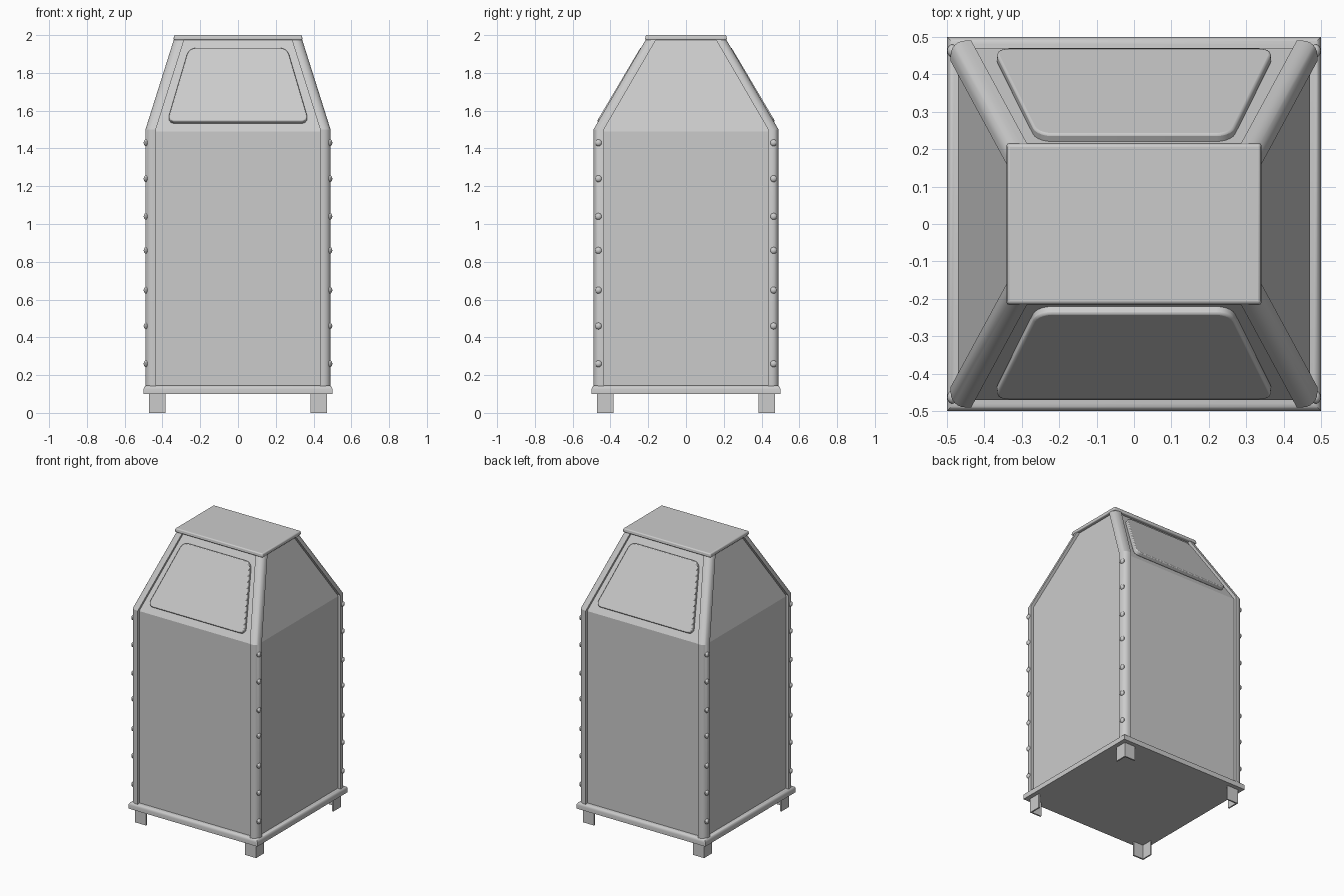
import bpy, bmesh, math
from mathutils import Vector

if "Cube" in bpy.data.objects:
    bpy.data.objects.remove(bpy.data.objects["Cube"], do_unlink=True)

steel = bpy.data.materials.new("grey_steel")
steel.use_nodes = True
COLOR = (0.6, 0.6, 0.6, 1)
steel.diffuse_color = COLOR
steel.node_tree.nodes["Principled BSDF"].inputs["Base Color"].default_value = COLOR


def finish(name, bm, smooth=True, bevel=0, segments=3):
    bmesh.ops.recalc_face_normals(bm, faces=bm.faces)
    mesh = bpy.data.meshes.new(name)
    bm.to_mesh(mesh)
    bm.free()
    mesh.materials.append(steel)
    ob = bpy.data.objects.new(name, mesh)
    bpy.context.collection.objects.link(ob)
    if bevel:
        mod = ob.modifiers.new("Bevel", "BEVEL")
        mod.width, mod.segments = bevel, segments
    if smooth:
        bpy.ops.object.select_all(action="DESELECT")
        ob.select_set(True)
        bpy.context.view_layer.objects.active = ob
        bpy.ops.object.shade_smooth_by_angle(angle=math.radians(30))
    return ob


def loft(name, rings, **kw):
    """Skin a list of equal closed rings and cap both ends."""
    bm = bmesh.new()
    loops = [[bm.verts.new(p) for p in ring] for ring in rings]
    n = len(loops[0])
    for a, b in zip(loops, loops[1:]):
        for i in range(n):
            j = (i + 1) % n
            bm.faces.new((a[i], a[j], b[j], b[i]))
    bm.faces.new(loops[0])
    bm.faces.new(loops[-1])
    return finish(name, bm, **kw)


def rect(hx, hy, z):
    return [(-hx, -hy, z), (hx, -hy, z), (hx, hy, z), (-hx, hy, z)]


# Sheet metal body with a tapered hood
loft("body", [rect(0.47, 0.47, 0.12), rect(0.47, 0.47, 1.49),
              rect(0.315, 0.185, 1.985)], smooth=False)

# Top cap and base tray
loft("top_cap", [rect(0.342, 0.217, 1.974), rect(0.338, 0.213, 2.0)], bevel=0.007)
bm = bmesh.new()
lo, hi = ([bm.verts.new(p) for p in rect(0.5, 0.5, z)] for z in (0.1, 0.145))
bm.faces.new(lo)
top = bm.faces.new(hi)
for i in range(4):
    bm.faces.new((lo[i], lo[i - 1], hi[i - 1], hi[i]))
bmesh.ops.bevel(bm, geom=list(top.edges), offset=0.02, segments=4,
                profile=0.5, affect="EDGES")
finish("base_tray", bm)

# Rounded corner post section, outer corner at (x, y)
W, R = 0.055, 0.038


def post_ring(x, y, z, sx, sy):
    pts = [(x - W, y - W), (x, y - W)]
    for k in range(7):
        a = math.radians(15 * k)
        pts.append((x - R + R * math.cos(a), y - R + R * math.sin(a)))
    pts.append((x - W, y))
    return [(sx * px, sy * py, z) for px, py in pts]


corners = [(sx, sy, ("front" if sy < 0 else "back") + ("_left" if sx > 0 else "_right"))
           for sx in (-1, 1) for sy in (-1, 1)]
for sx, sy, tag in corners:
    loft(tag + "_post", [post_ring(0.49, 0.49, 0.13, sx, sy),
                         post_ring(0.49, 0.49, 1.5, sx, sy),
                         post_ring(0.337, 0.208, 1.985, sx, sy)])

    # Angle iron leg
    o, i, t = 0.47, 0.385, 0.01
    ell = [(o, o), (i, o), (i, o - t), (o - t, o - t), (o - t, i), (o, i)]
    loft(tag + "_leg", [[(sx * x, sy * y, z) for x, y in ell] for z in (0, 0.11)],
         smooth=False)

    # Domed rivets up the side face of the post
    bm = bmesh.new()
    for z in (0.26, 0.46, 0.65, 0.86, 1.04, 1.24, 1.43):
        made = bmesh.ops.create_uvsphere(bm, u_segments=12, v_segments=8, radius=0.018)
        for v in made["verts"]:
            v.co.x *= 0.75
            v.co += Vector((sx * 0.486, sy * 0.463, z))
    finish(tag + "_rivets", bm)


# Swinging flaps on the front and back slopes
SLOPE = 0.592
for sy, tag in ((-1, "front"), (1, "back")):
    bm = bmesh.new()
    outline = [(-0.375, 1.545), (0.375, 1.545), (0.26, 1.935), (-0.26, 1.935)]
    verts = [bm.verts.new((x, sy * (0.468 - SLOPE * (z - 1.55)), z)) for x, z in outline]
    bm.faces.new(verts)
    bmesh.ops.bevel(bm, geom=verts, offset=0.04, segments=5, profile=0.5,
                    affect="VERTICES")
    out = bmesh.ops.extrude_face_region(bm, geom=list(bm.faces))
    inward = Vector((0, -sy, -SLOPE)).normalized() * 0.03
    for g in out["geom"]:
        if isinstance(g, bmesh.types.BMVert):
            g.co += inward
    finish(tag + "_flap", bm, bevel=0.006, segments=2)
